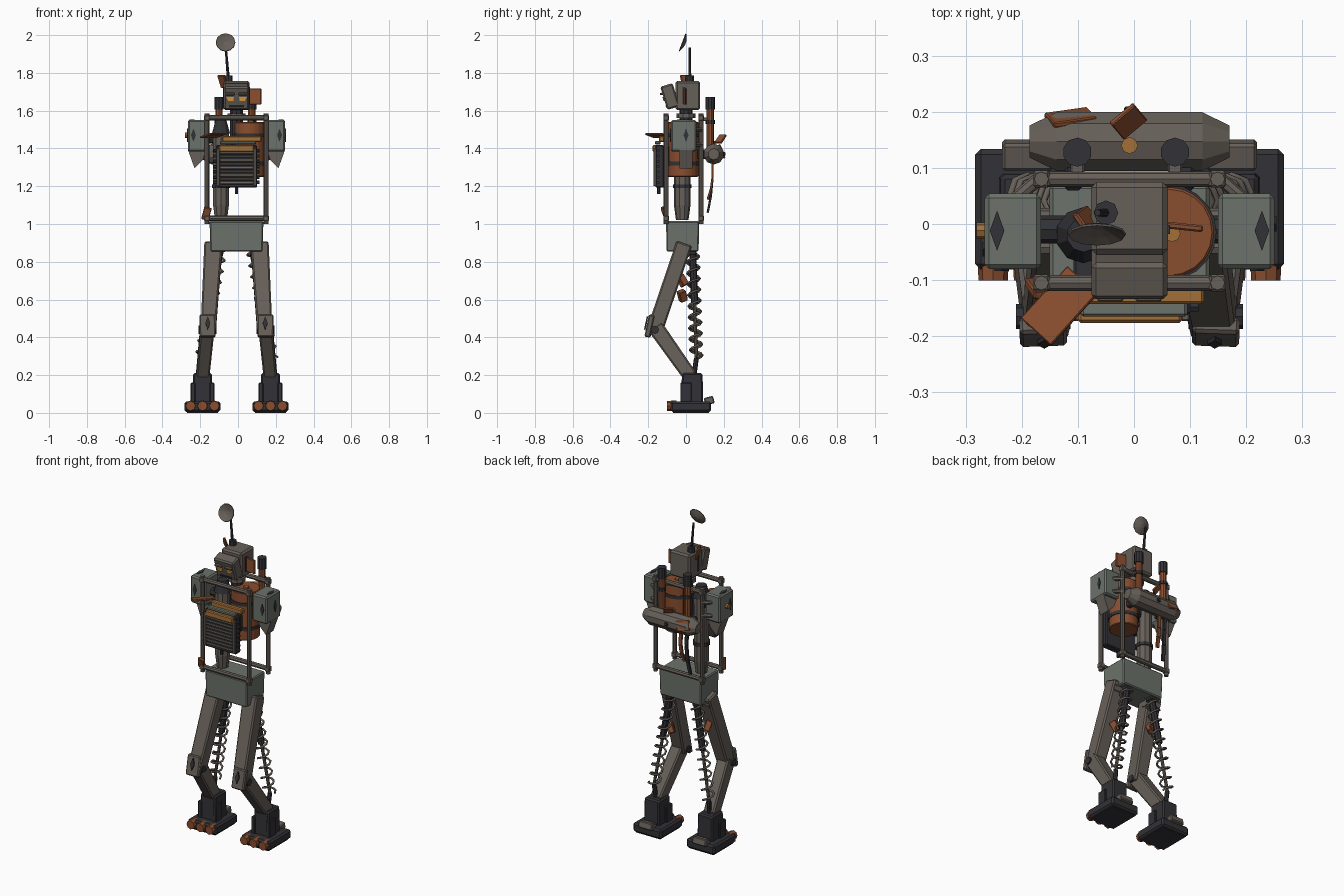
import bpy, bmesh, math
from mathutils import Vector, Matrix, Euler

if "Cube" in bpy.data.objects:
    bpy.data.objects.remove(bpy.data.objects["Cube"])

CX = -0.008  # symmetry plane of the body


def material(name, rgb):
    m = bpy.data.materials.new(name)
    m.diffuse_color = (*rgb, 1)
    m.use_nodes = True
    m.node_tree.nodes["Principled BSDF"].inputs["Base Color"].default_value = m.diffuse_color
    return m


STEEL = material("steel", (0.135, 0.115, 0.098))
GREEN = material("painted_steel", (0.15, 0.17, 0.145))
DARK = material("dark_metal", (0.032, 0.032, 0.038))
RUST = material("rust", (0.25, 0.075, 0.028))
OCHRE = material("ochre", (0.36, 0.16, 0.04))
GLOW = material("eye_glow", (0.9, 0.42, 0.06))


def finish(name, bm, mat, matrix, bevel=0.0):
    if bevel:
        bmesh.ops.bevel(bm, geom=bm.edges[:], offset=bevel, segments=1, affect='EDGES', profile=0.5)
    bmesh.ops.recalc_face_normals(bm, faces=bm.faces)
    me = bpy.data.meshes.new(name)
    bm.to_mesh(me)
    bm.free()
    me.materials.append(mat)
    ob = bpy.data.objects.new(name, me)
    ob.matrix_world = matrix
    bpy.context.collection.objects.link(ob)
    return ob


def box(name, c, size, mat, rot=(0, 0, 0), bevel=0.005, taper=(1, 1)):
    """Bevelled box; taper scales the bottom face."""
    bm = bmesh.new()
    bmesh.ops.create_cube(bm, size=1)
    for v in bm.verts:
        t = taper if v.co.z < 0 else (1, 1)
        v.co = Vector((v.co.x * size[0] * t[0], v.co.y * size[1] * t[1], v.co.z * size[2]))
    r = Euler([math.radians(a) for a in rot]).to_matrix().to_4x4()
    return finish(name, bm, mat, Matrix.Translation(c) @ r, bevel)


def frame(p, q):
    """Matrix at the middle of p-q, z along it, x kept near world x."""
    p, q = Vector(p), Vector(q)
    z = (q - p).normalized()
    ref = Vector((1, 0, 0)) if abs(z.x) < 0.9 else Vector((0, 1, 0))
    x = (ref - z * ref.dot(z)).normalized()
    m = Matrix((x, z.cross(x), z)).transposed().to_4x4()
    return Matrix.Translation((p + q) / 2) @ m, (q - p).length


def rod(name, p, q, r, mat, r2=None, n=8, bevel=0.0):
    m, length = frame(p, q)
    bm = bmesh.new()
    bmesh.ops.create_cone(bm, cap_ends=True, segments=n, radius1=r, radius2=r if r2 is None else r2, depth=length)
    return finish(name, bm, mat, m, bevel)


def beam(name, p, q, a, b, mat, bevel=0.008):
    """Rectangular limb, sections a and b given as (width, depth)."""
    m, length = frame(p, q)
    bm = bmesh.new()
    bmesh.ops.create_cube(bm, size=1)
    for v in bm.verts:
        s = a if v.co.z < 0 else b
        v.co = Vector((v.co.x * s[0], v.co.y * s[1], v.co.z * length))
    return finish(name, bm, mat, m, bevel)


def prism(name, pts, c, depth, mat, rot=(0, 0, 0)):
    """Outline in x-z extruded along y."""
    bm = bmesh.new()
    f = bm.faces.new([bm.verts.new((x, -depth / 2, z)) for x, z in pts])
    ext = bmesh.ops.extrude_face_region(bm, geom=[f])
    bmesh.ops.translate(bm, vec=(0, depth, 0), verts=[g for g in ext['geom'] if isinstance(g, bmesh.types.BMVert)])
    r = Euler([math.radians(a) for a in rot]).to_matrix().to_4x4()
    return finish(name, bm, mat, Matrix.Translation(c) @ r)


def spring(name, p, q, radius, wire, turns, mat):
    m, length = frame(p, q)
    cu = bpy.data.curves.new(name, 'CURVE')
    cu.dimensions = '3D'
    cu.bevel_depth, cu.bevel_resolution, cu.use_fill_caps = wire, 1, True
    n = turns * 8
    sp = cu.splines.new('POLY')
    sp.points.add(n)
    for i, pt in enumerate(sp.points):
        a = i * math.tau / 8
        pt.co = (radius * math.cos(a), radius * math.sin(a), length * (i / n - 0.5), 1)
    cu.materials.append(mat)
    ob = bpy.data.objects.new(name, cu)
    ob.matrix_world = m
    bpy.context.collection.objects.link(ob)


DIAMOND = [(-0.013, 0), (0, -0.036), (0.013, 0), (0, 0.036)]

# pelvis and cage frame
box("pelvis", (CX, -0.018, 0.935), (0.285, 0.175, 0.16), GREEN, bevel=0.006, taper=(0.97, 0.97))
for y in (-0.105, 0.08):
    for s in (-1, 1):
        x = CX + s * 0.157
        rod("cage_post", (x, y, 1.0), (x, y, 1.585), 0.013, STEEL)
        for z in (1.03, 1.562):
            box("cage_joint", (x, y, z), (0.03, 0.03, 0.03), STEEL, bevel=0.004)
    for z in (1.03, 1.562):
        rod("cage_crossbar", (CX - 0.157, y, z), (CX + 0.157, y, z), 0.014, STEEL)

# core column, barrel and neck
rod("core_column", (-0.09, -0.02, 1.1), (-0.09, -0.02, 1.48), 0.044, STEEL, n=10)
rod("core_column_tip", (-0.09, -0.02, 1.02), (-0.09, -0.02, 1.1), 0.033, STEEL, 0.044, n=10)
rod("core_collar", (-0.09, -0.02, 1.19), (-0.09, -0.02, 1.21), 0.05, DARK, n=10)
rod("core_cap", (-0.09, -0.02, 1.48), (-0.09, -0.02, 1.55), 0.05, DARK, 0.03, n=10)
rod("barrel", (0.062, -0.015, 1.25), (0.062, -0.015, 1.54), 0.081, RUST, n=20, bevel=0.004)
for z in (1.32, 1.47):
    rod("barrel_band", (0.062, -0.015, z - 0.01), (0.062, -0.015, z + 0.01), 0.085, DARK, n=20)
rod("barrel_plug", (0.068, -0.017, 1.54), (0.068, -0.017, 1.55), 0.015, OCHRE)
rod("neck", (CX, 0.0, 1.36), (CX, 0.0, 1.61), 0.035, DARK, n=10)
rod("neck_ring", (CX, 0.0, 1.56), (CX, 0.0, 1.585), 0.05, STEEL, n=10)
box("chest_mount", (CX, -0.06, 1.36), (0.2, 0.1, 0.1), DARK)

# head and face
box("head", (CX, 0.01, 1.68), (0.137, 0.13, 0.155), STEEL, bevel=0.01)
face = Matrix.Translation((CX, -0.085, 1.675)) @ Matrix.Rotation(math.radians(17), 4, 'X')
face_tilt = (17, 0, 0)
box("face_plate", face.translation, (0.135, 0.068, 0.128), STEEL, face_tilt, 0.008)
for s in (-1, 1):
    prism("eye", [(-0.02, 0.008), (-0.013 - 0.004 * s, -0.014), (0.013 - 0.004 * s, -0.014), (0.02, 0.008)],
          face @ Vector((s * 0.034, -0.034, 0.0)), 0.01, GLOW, face_tilt)
    box("brow", face @ Vector((s * 0.034, -0.038, 0.026)), (0.046, 0.018, 0.012), STEEL, face_tilt, 0.003)
    box("temple_slot", (CX + s * 0.069, -0.01, 1.68), (0.006, 0.016, 0.09), DARK, bevel=0)
box("mouth_slot", face @ Vector((0, -0.034, -0.045)), (0.08, 0.006, 0.01), DARK, face_tilt, 0)
box("ear_plate", (0.088, -0.005, 1.675), (0.07, 0.012, 0.085), RUST, (0, 0, -6), 0.003)
box("crown_shard", (-0.08, 0.0, 1.755), (0.012, 0.06, 0.07), RUST, (0, -20, 35), 0.003)

# antenna with dish
rod("antenna_base", (-0.05, 0.02, 1.75), (-0.05, 0.02, 1.785), 0.022, DARK)
rod("antenna_mast", (-0.052, 0.02, 1.78), (-0.065, 0.02, 1.935), 0.008, DARK, 0.006)
m, _ = frame((-0.066, 0.018, 1.948), (-0.066, -0.03, 1.966))
bm = bmesh.new()
for r1, r2, z in ((0.012, 0.034, 0.0), (0.034, 0.052, 0.008)):
    bmesh.ops.create_cone(bm, segments=12, radius1=r1, radius2=r2, depth=0.008, matrix=Matrix.Translation((0, 0, z)))
bmesh.ops.create_circle(bm, cap_ends=True, segments=12, radius=0.012, matrix=Matrix.Translation((0, 0, -0.004)))
bmesh.ops.remove_doubles(bm, verts=bm.verts, dist=0.0005)
dish = finish("antenna_dish", bm, STEEL, m)
dish.modifiers.new("thickness", 'SOLIDIFY').thickness = 0.004

# radiator on the chest
box("radiator_body", (-0.007, -0.14, 1.305), (0.215, 0.045, 0.225), DARK)
box("radiator_header", (-0.007, -0.158, 1.4), (0.185, 0.037, 0.035), OCHRE)
for i in range(9):
    box("radiator_slat", (-0.007, -0.163, 1.215 + i * 0.02), (0.178, 0.018, 0.011), STEEL, (-18, 0, 0), 0.002)
for s in (-1, 1):
    box("radiator_rail", (-0.007 + s * 0.098, -0.153, 1.3), (0.016, 0.04, 0.2), STEEL, bevel=0.003)
    for i in range(7):
        rod("radiator_stud", (-0.007 + s * 0.1, -0.148, 1.22 + i * 0.028), (-0.007 + s * 0.122, -0.148, 1.22 + i * 0.028), 0.009, DARK, n=6)
box("radiator_hood", (0.02, -0.128, 1.45), (0.21, 0.03, 0.03), OCHRE)
box("hood_strip", (0.0, -0.15, 1.43), (0.19, 0.03, 0.02), GREEN)
rod("drain_bolt", (-0.008, -0.145, 1.16), (-0.008, -0.145, 1.2), 0.009, DARK, n=6)
box("chest_shard", (-0.133, -0.146, 1.468), (0.075, 0.125, 0.01), RUST, (0, -14, -42), 0.002)
box("post_shard", (-0.167, -0.115, 1.055), (0.04, 0.016, 0.07), RUST, (20, 15, 0), 0.003)

# shoulders
for s in (-1, 1):
    x = CX + s * 0.208
    box("shoulder_box", (x, -0.013, 1.467), (0.1, 0.135, 0.165), GREEN, bevel=0.008)
    prism("arm_stub", [(-s * 0.045, 0.0), (s * 0.05, 0.01), (s * 0.014, -0.09), (-s * 0.03, -0.045)], (x, 0.0, 1.385), 0.07, STEEL)
    prism("shoulder_mark_front", DIAMOND, (x + s * 0.02, -0.081, 1.47), 0.006, DARK)
    prism("shoulder_mark_top", DIAMOND, (x + s * 0.028, -0.012, 1.55), 0.006, DARK, (90, 0, 0))
    prism("shoulder_mark_side", DIAMOND, (x + s * 0.051, 0.0 if s > 0 else -0.045, 1.47), 0.006, DARK, (0, 0, 90))
    rod("shoulder_axle", (x, -0.01, 1.45), (CX + s * 0.05, -0.01, 1.45), 0.025, DARK)
    for z in (1.42, 1.5):
        rod("shoulder_strut", (x, 0.04, z), (CX + s * 0.157, 0.085, z), 0.012, STEEL)
rod("shoulder_cap", (-0.262, -0.012, 1.47), (-0.281, -0.012, 1.47), 0.015, OCHRE)

# rear tank with exhausts
rod("tank", (CX - 0.13, 0.147, 1.37), (CX + 0.13, 0.147, 1.37), 0.055, STEEL, n=10)
for s in (-1, 1):
    rod("tank_end", (CX + s * 0.13, 0.147, 1.37), (CX + s * 0.178, 0.147, 1.37), 0.055, STEEL, 0.03, n=10)
    box("tank_bracket", (CX + s * 0.1, 0.09, 1.37), (0.03, 0.06, 0.05), DARK)
    x = -0.014 + s * 0.087
    rod("exhaust_pipe", (x, 0.128, 1.4), (x, 0.128, 1.62), 0.02, RUST, n=10)
    rod("exhaust_tip", (x, 0.128, 1.605), (x, 0.128, 1.672), 0.026, DARK, n=10)
    rod("exhaust_collar", (x, 0.128, 1.53), (x, 0.128, 1.55), 0.025, DARK, n=10)
    box("exhaust_bracket", (x, 0.1, 1.555), (0.025, 0.05, 0.02), STEEL, bevel=0.003)
rod("tank_filler", (CX, 0.14, 1.41), (CX, 0.14, 1.44), 0.015, OCHRE)
box("tank_latch", (CX, 0.203, 1.37), (0.02, 0.012, 0.02), DARK, bevel=0.003)
box("tank_shard", (-0.01, 0.183, 1.45), (0.055, 0.055, 0.01), RUST, (50, 0, 40), 0.002)
box("tank_patch", (-0.113, 0.19, 1.385), (0.08, 0.01, 0.06), RUST, (20, 15, 8), 0.002)

# hanging straps behind the tank
for x, mat, low in ((-0.065, RUST, 1.13), (-0.105, DARK, 1.06)):
    pts = [(x, 0.14, 1.33), (x + 0.004, 0.14, 1.24), (x + 0.002, 0.132, (1.24 + low) / 2), (x - 0.006, 0.115, low)]
    for a, b in zip(pts, pts[1:]):
        beam("hanging_strap", a, b, (0.022, 0.012), (0.022, 0.012), mat, 0.002)

# legs and feet
for s in (-1, 1):
    def P(x, y, z):
        return (CX + s * x, y, z)
    rod("hip_axle", P(0.075, -0.01, 0.85), P(0.165, -0.01, 0.85), 0.035, STEEL)
    beam("thigh", P(0.15, -0.168, 0.43), P(0.122, -0.01, 0.895), (0.08, 0.085), (0.096, 0.085), STEEL)
    beam("shin", P(0.18, 0.025, 0.19), P(0.154, -0.162, 0.455), (0.07, 0.075), (0.074, 0.085), STEEL)
    box("knee_guard", P(0.154, -0.192, 0.46), (0.084, 0.03, 0.12), STEEL, (-12, 0, -s * 2), 0.006)
    prism("knee_mark", DIAMOND, P(0.152, -0.211, 0.475), 0.008, DARK, (-12, 0, 0))
    rod("knee_bolt", P(0.105, -0.165, 0.44), P(0.202, -0.165, 0.44), 0.022, DARK)
    beam("ankle_block", P(0.18, 0.033, 0.05), P(0.18, 0.033, 0.21), (0.105, 0.115), (0.1, 0.11), DARK)
    for dx in (-0.05, 0.05):
        box("ankle_rib", P(0.18 + dx, 0.0, 0.105), (0.025, 0.06, 0.11), DARK, bevel=0.004)
    box("foot", P(0.18, 0.026, 0.033), (0.19, 0.215, 0.056), DARK, bevel=0.01)
    box("sole", P(0.18, 0.026, 0.006), (0.165, 0.19, 0.012), DARK, bevel=0)
    for i in (-1, 0, 1):
        rod("toe", P(0.18 + i * 0.063, -0.101, 0.037), P(0.18 + i * 0.063, -0.05, 0.037), 0.026, RUST, 0.029)
    box("heel", P(0.182, 0.123, 0.065), (0.09, 0.05, 0.04), STEEL, (15, 0, 0))
    # shock absorber
    top, low = Vector(P(0.085, 0.035, 0.87)), Vector(P(0.185, 0.055, 0.29))
    spring("leg_spring", top, low, 0.033, 0.006, 10, STEEL)
    rod("shock_sleeve", top, top.lerp(low, 0.5), 0.019, DARK)
    rod("shock_rod", top.lerp(low, 0.48), low, 0.009, STEEL)
    rod("shock_foot", low, P(0.18, 0.04, 0.18), 0.013, DARK)
    box("shock_mount", P(0.09, 0.03, 0.86), (0.04, 0.05, 0.05), DARK)
    box("thigh_shard", P(0.125, -0.02, 0.62 if s > 0 else 0.7), (0.035, 0.04, 0.06), RUST, (25, 20 * s, 30), 0.003)
